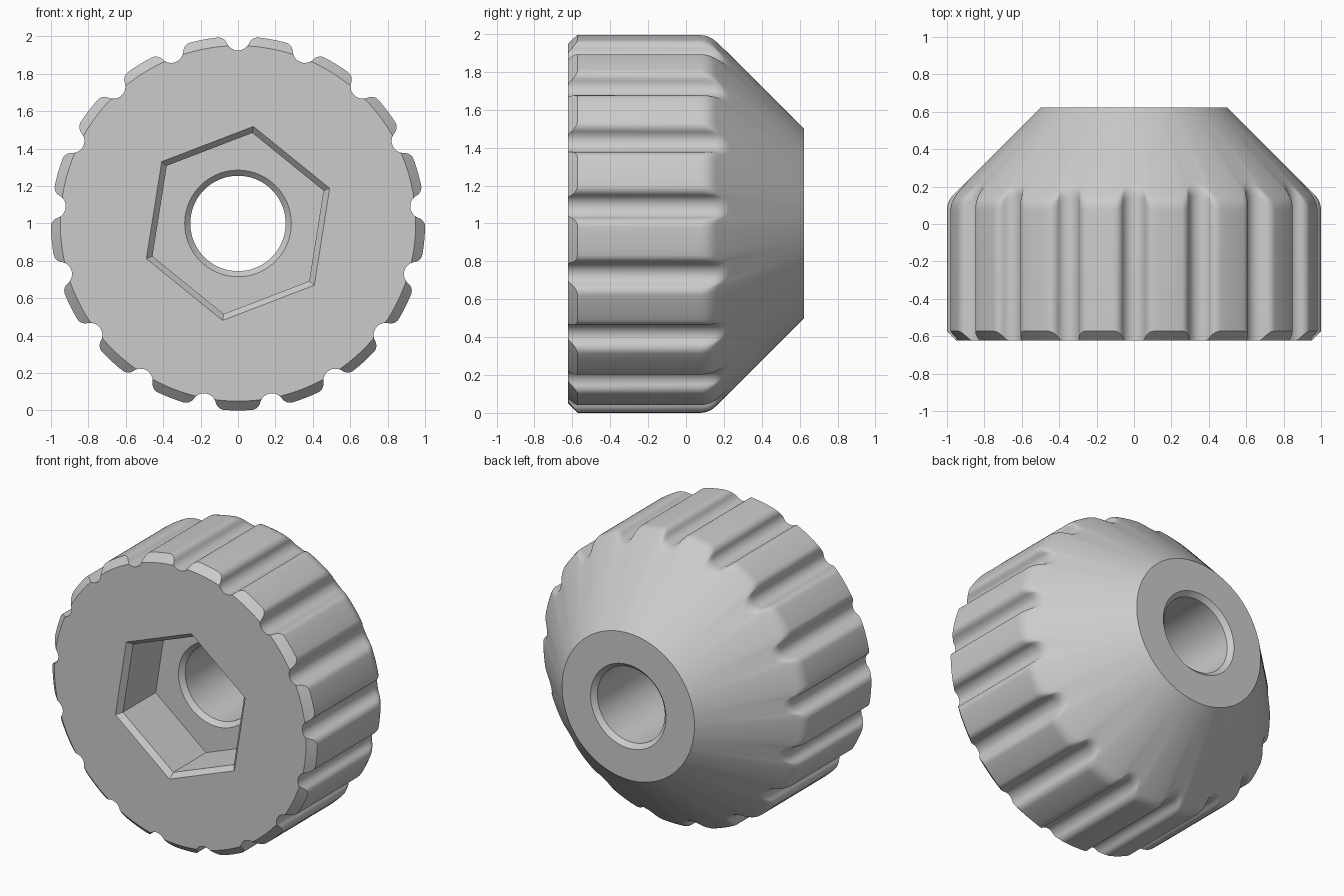
import bpy, bmesh
from math import sin, cos, pi, atan2, acos, hypot, radians

old = bpy.data.objects.get("Cube")
if old:
    bpy.data.objects.remove(old)

GROOVES = 17
FRONT, BACK = -0.6225, 0.6225
CHAMFER, BACK_R = 0.05, 0.5
FLOOR = -0.235            # bottom of the hexagonal pocket
HOLE_R, LIP = 0.255, 0.03

grey = bpy.data.materials.new("grey_plastic")
grey.use_nodes = True
colour = (0.6, 0.6, 0.6, 1)
grey.diffuse_color = colour
grey.node_tree.nodes["Principled BSDF"].inputs["Base Color"].default_value = colour


def grip_outline():
    """Angle and radius around the rim: round grooves blended into the lobes."""
    pitch = 2 * pi / GROOVES
    d, a, f = 0.99, 0.065, 0.05          # groove centre, groove and blend radii
    rf = 1 - f
    phi = acos((d * d + rf * rf - (a + f) ** 2) / (2 * d * rf))
    fx, fy = rf * sin(phi), rf * cos(phi)
    turn = atan2(fx, d - fy)
    half = [(a * sin(turn * i / 6), d - a * cos(turn * i / 6)) for i in range(7)]
    for i in range(1, 7):
        v = -turn + (turn + phi) * i / 6
        half.append((fx + f * sin(v), fy + f * cos(v)))
    half = [(atan2(x, y), hypot(x, y)) for x, y in half]
    lobe = [(phi + (pitch - 2 * phi) * i / 4, 1.0) for i in range(1, 4)]
    one = [(-t, r) for t, r in reversed(half[1:])] + half + lobe
    return [(pi / 2 + k * pitch + t, r) for k in range(GROOVES) for t, r in one]


def column(r):
    """Front-to-back (radius, y) points of the body where the grip has radius r."""
    inner = min(r, 1 - CHAMFER)
    corner = BACK - (r - BACK_R)
    t = 0.05
    pts = [(inner, FRONT), (r, FRONT + r - inner)]
    for i in range(6):                    # soft bend from grip to cone
        s = i / 5
        along, down = -t * (1 - s) ** 2, t * 0.707 * s * s
        pts.append((r - down, corner + along + down))
    return pts + [(BACK_R, BACK)]


def loft(name, columns):
    """Closed solid from (angle, [(radius, y), ...]) columns around the y axis."""
    bm = bmesh.new()
    grid = [[bm.verts.new((r * cos(t), y, 1 + r * sin(t))) for r, y in pts]
            for t, pts in columns]
    for c, n in zip(grid, grid[1:] + grid[:1]):
        for i in range(len(c) - 1):
            bm.faces.new((c[i], n[i], n[i + 1], c[i + 1]))
    bm.faces.new([c[0] for c in grid])
    bm.faces.new([c[-1] for c in grid])
    bmesh.ops.remove_doubles(bm, verts=bm.verts, dist=1e-5)
    bmesh.ops.recalc_face_normals(bm, faces=bm.faces)
    mesh = bpy.data.meshes.new(name)
    bm.to_mesh(mesh)
    bm.free()
    mesh.materials.append(grey)
    ob = bpy.data.objects.new(name, mesh)
    bpy.context.collection.objects.link(ob)
    return ob


def cut(target, cutter):
    mod = target.modifiers.new(cutter.name, 'BOOLEAN')
    mod.operation, mod.solver, mod.object = 'DIFFERENCE', 'EXACT', cutter
    bpy.ops.object.modifier_apply(modifier=mod.name)
    bpy.data.objects.remove(cutter)


# Knob body: fluted grip with a conical back
knob = loft("knob_body", [(t, column(r)) for t, r in grip_outline()])
bpy.ops.object.select_all(action='DESELECT')
knob.select_set(True)
bpy.context.view_layer.objects.active = knob

# Hexagonal nut pocket with a bevelled mouth
pocket = [(0.555, FRONT - 0.03), (0.49, FRONT + 0.035), (0.49, FLOOR)]
cut(knob, loft("nut_pocket", [(radians(21 + 60 * k), pocket) for k in range(6)]))

# Through hole with a bevelled lip at both ends
hole = [(HOLE_R + LIP, FLOOR - 0.1), (HOLE_R + LIP, FLOOR), (HOLE_R, FLOOR + LIP),
        (HOLE_R, BACK - LIP), (HOLE_R + 2 * LIP, BACK + LIP)]
cut(knob, loft("through_hole", [(2 * pi * k / 72, hole) for k in range(72)]))

bpy.ops.object.shade_smooth_by_angle(angle=radians(30))
